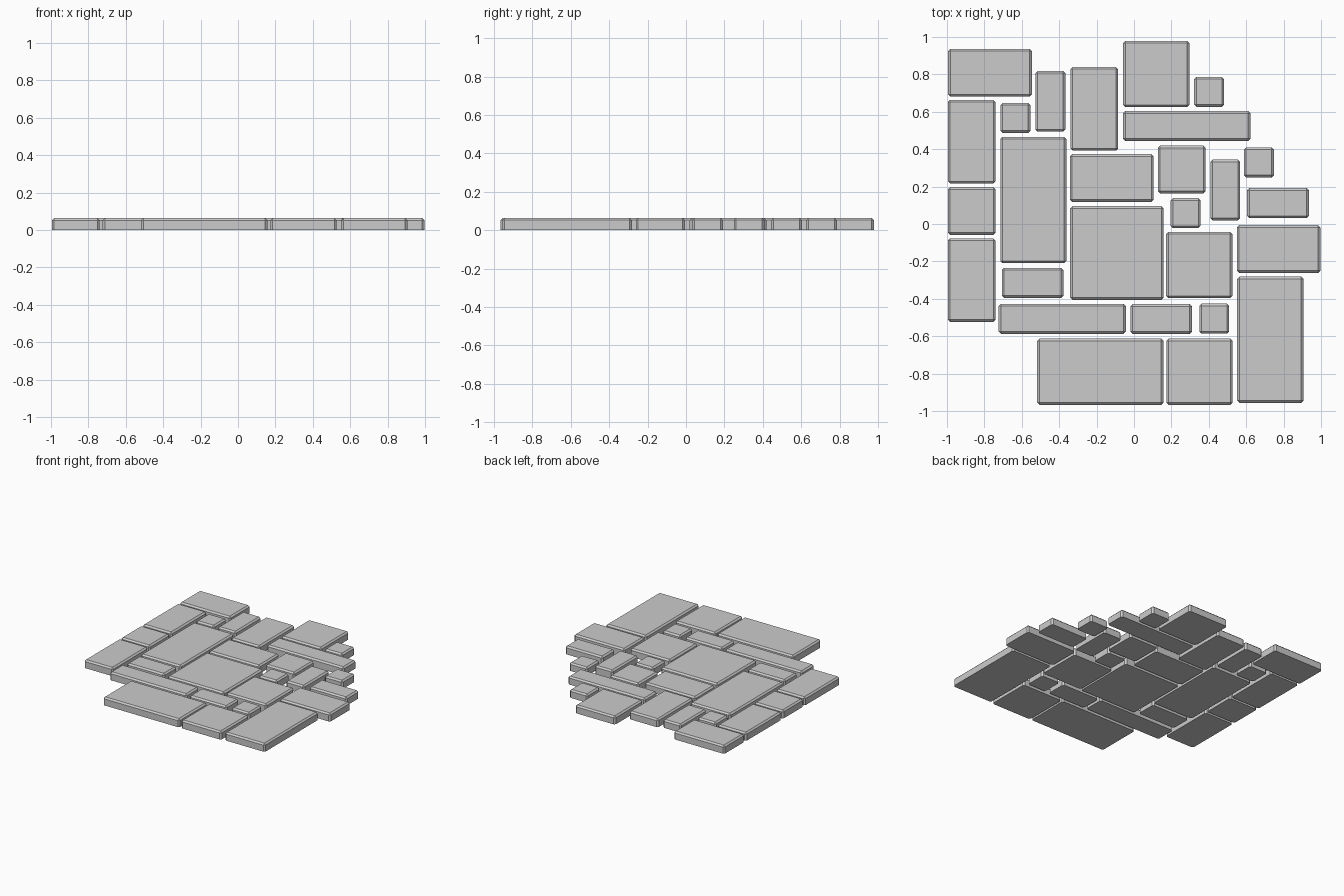
import bpy, bmesh

if "Cube" in bpy.data.objects:
    bpy.data.objects.remove(bpy.data.objects["Cube"])

HEIGHT = 0.064
BEVEL = 0.012

# Stone size -> centres of every paving stone with that size
LAYOUT = {
    (0.16, 0.16): [(-.634, .567), (.402, .706), (.668, .329), (.276, .058), (.429, -.506)],
    (0.16, 0.325): [(-.447, .656), (.488, .182)],
    (0.33, 0.16): [(.77, .112), (-.542, -.315), (.145, -.508)],
    (0.68, 0.16): [(.282, .524), (-.384, -.507)],
    (0.255, 0.255): [(-.868, .07), (.255, .291)],
    (0.255, 0.447): [(-.868, .44), (-.868, -.30), (-.212, .616)],
    (0.447, 0.255): [(-.77, .809), (-.119, .246), (.773, -.134)],
    (0.354, 0.354): [(.119, .802), (.349, -.219), (.35, -.79)],
    (0.354, 0.675): [(-.538, .128), (.729, -.619)],
    (0.675, 0.354): [(-.18, -.79)],
    (0.5, 0.5): [(-.092, -.155)],
}


def paving_stone(name, centre, size):
    """Slab with chamfered edges, standing on the ground."""
    bm = bmesh.new()
    bmesh.ops.create_cube(bm, size=1)
    for v in bm.verts:
        v.co.x = v.co.x * size[0]
        v.co.y = v.co.y * size[1]
        v.co.z = (v.co.z + 0.5) * HEIGHT
    # Chamfer the upright and top edges; the underside stays flat and sharp
    edges = [e for e in bm.edges if max(v.co.z for v in e.verts) > HEIGHT / 2]
    bmesh.ops.bevel(bm, geom=edges, offset=BEVEL, segments=1, affect='EDGES')
    mesh = bpy.data.meshes.new(name)
    bm.to_mesh(mesh)
    bm.free()
    obj = bpy.data.objects.new(name, mesh)
    obj.location = (centre[0], centre[1], 0)
    bpy.context.collection.objects.link(obj)


# Lay all the stones
count = 0
for size, centres in LAYOUT.items():
    for centre in centres:
        count += 1
        paving_stone(f"paving_stone_{count:02d}", centre, size)
